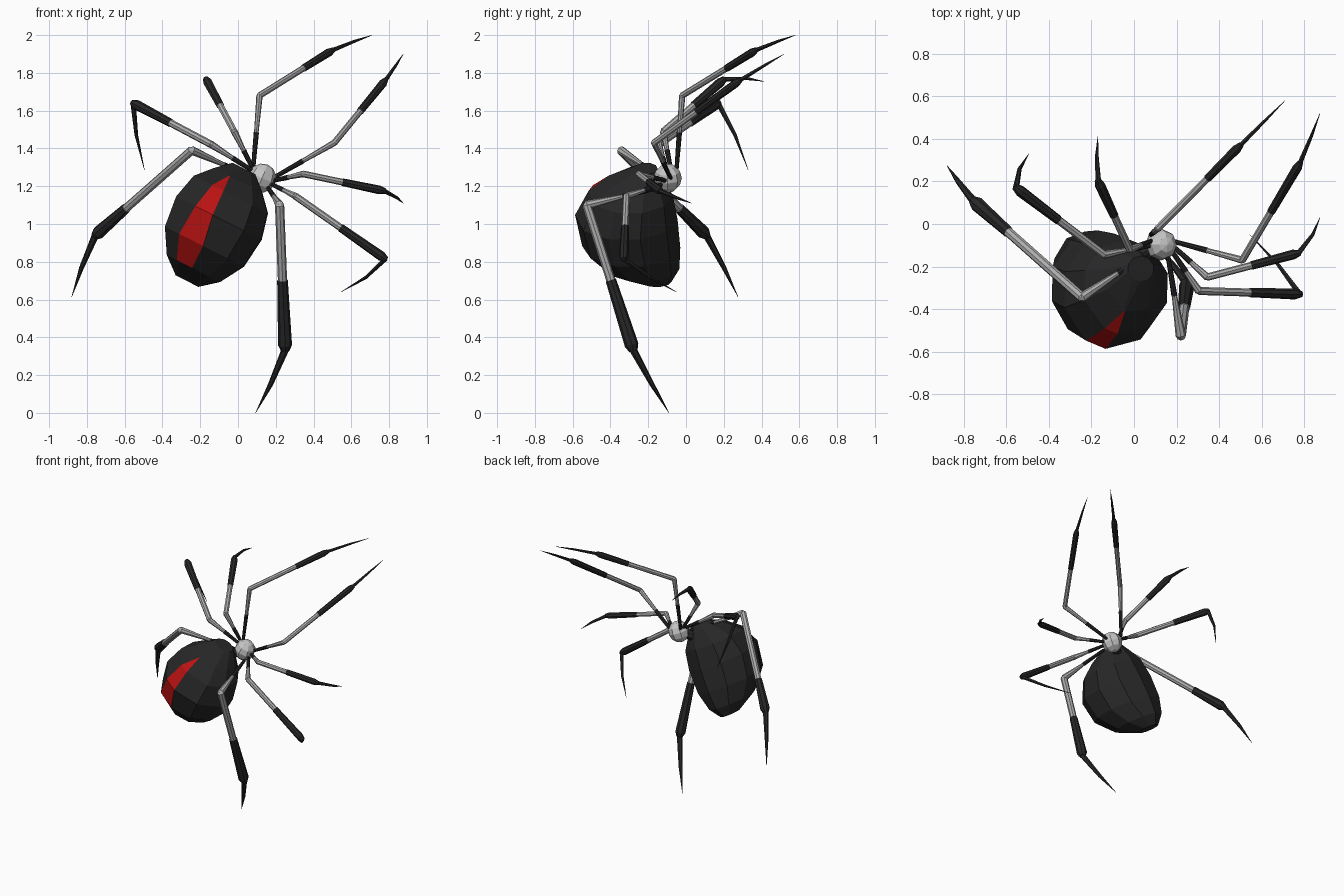
import bpy, bmesh, math
from mathutils import Vector, Matrix

if "Cube" in bpy.data.objects:
    bpy.data.objects.remove(bpy.data.objects["Cube"])


def material(name, rgb):
    m = bpy.data.materials.new(name)
    m.diffuse_color = (*rgb, 1)
    m.use_nodes = True
    m.node_tree.nodes["Principled BSDF"].inputs["Base Color"].default_value = m.diffuse_color
    return m


BLACK = material("black", (0.02, 0.02, 0.02))
GREY = material("leg grey", (0.42, 0.42, 0.42))
PALE = material("pale grey", (0.56, 0.56, 0.56))
RED = material("red", (0.48, 0.006, 0.006))


def finish(bm, name, mats):
    bmesh.ops.recalc_face_normals(bm, faces=bm.faces[:])
    me = bpy.data.meshes.new(name)
    bm.to_mesh(me)
    bm.free()
    for m in mats:
        me.materials.append(m)
    ob = bpy.data.objects.new(name, me)
    bpy.context.collection.objects.link(ob)
    return ob


def loft(bm, rings, mats):
    """Join rings of points; mats[k] is the material index of span k."""
    vs = [[bm.verts.new(p) for p in r] for r in rings]
    n = len(vs[0])
    for k in range(len(vs) - 1):
        for i in range(n):
            j = (i + 1) % n
            f = bm.faces.new((vs[k][i], vs[k][j], vs[k + 1][j], vs[k + 1][i]))
            f.material_index = mats[k](i) if callable(mats[k]) else mats[k]
    for ring, m in ((vs[0], mats[0]), (vs[-1], mats[-1])):
        f = bm.faces.new(ring)
        f.material_index = 0 if callable(m) else m


def tube(bm, points, radii, mats, sides=8):
    pts = [Vector(p) for p in points]
    axis = (pts[-1] - pts[0]).normalized()
    u = axis.orthogonal().normalized()
    v = axis.cross(u)
    rings = []
    for p, r in zip(pts, radii):
        rings.append([p + r * (math.cos(a) * u + math.sin(a) * v)
                      for a in (2 * math.pi * i / sides for i in range(sides))])
    loft(bm, rings, mats)


# Abdomen: ten-sided rings along a slanted axis, stripe on the dorsal strip
AX, SIDE = Vector((-0.45, 0, -0.89)), Vector((0.89, 0, -0.45))
CENTRE = Vector((-0.11, 0, 0.98))
# along axis, half width, dorsal y, ventral y, stripe half angle
STATIONS = [(-0.345, 0.07, -0.27, -0.15, 18), (-0.275, 0.15, -0.42, -0.11, 1),
            (-0.19, 0.23, -0.52, -0.07, 9), (-0.05, 0.265, -0.59, -0.045, 12),
            (0.12, 0.245, -0.55, -0.03, 18), (0.25, 0.165, -0.42, -0.035, 17),
            (0.325, 0.07, -0.24, -0.075, 17)]
rings = []
for s, hw, yd, yv, st in STATIONS:
    ring = []
    for a in (-162, -126, -90, -54, -st, st, 54, 90, 126, 162):
        t = math.radians(a - 20)
        p = CENTRE + AX * s + SIDE * (hw * math.sin(t) - 0.015)
        p.y = (yd + yv) / 2 - (yv - yd) / 2 * math.cos(t)
        ring.append(p)
    rings.append(ring)
bm = bmesh.new()
stripe = lambda i: 1 if i == 4 else 0
loft(bm, rings, [0] + [stripe] * 4 + [0])
finish(bm, "abdomen", [BLACK, RED])

# Head and thorax
HEAD = Vector((0.127, -0.097, 1.243))
bm = bmesh.new()
bmesh.ops.create_uvsphere(bm, u_segments=8, v_segments=6, radius=1)
bm.transform(Matrix.Translation(HEAD) @ Matrix.Rotation(0.4, 4, 'Y')
             @ Matrix.Diagonal((0.075, 0.075, 0.078, 1)))
finish(bm, "head", [PALE])

# Waist joining head and abdomen
bm = bmesh.new()
tube(bm, [HEAD, (0.01, -0.17, 1.2)], [0.03, 0.045], [0])
finish(bm, "waist", [BLACK])

# Legs: base, knee, ankle, tip, swollen radius, grey share of the shin
LEGS = {
    "right_leg_1": ((0.08, -0.05, 1.29), (0.114, -0.02, 1.68), (0.5, 0.37, 1.92), (0.71, 0.58, 2.0), 0.022, 0.6),
    "right_leg_2": ((0.18, -0.08, 1.24), (0.51, -0.17, 1.43), (0.78, 0.285, 1.76), (0.875, 0.52, 1.9), 0.022, 0.5),
    "right_leg_3": ((0.19, -0.11, 1.23), (0.345, -0.25, 1.265), (0.774, -0.137, 1.175), (0.875, 0.03, 1.11), 0.023, 0.48),
    "right_leg_4": ((0.18, -0.13, 1.21), (0.305, -0.315, 1.147), (0.78, -0.33, 0.815), (0.545, -0.05, 0.64), 0.026, 0.5),
    "right_leg_5": ((0.16, -0.15, 1.19), (0.22, -0.525, 1.1), (0.25, -0.28, 0.335), (0.093, -0.09, 0.0), 0.037, 0.52),
    "left_leg_1": ((0.09, -0.12, 1.24), (-0.245, -0.345, 1.39), (-0.755, 0.108, 0.94), (-0.88, 0.275, 0.615), 0.035, 0.68),
    "left_leg_2": ((0.08, -0.1, 1.28), (-0.14, -0.145, 1.42), (-0.555, 0.17, 1.64), (-0.495, 0.33, 1.285), 0.027, 0.52),
    "left_leg_3": ((0.08, -0.08, 1.29), (-0.02, -0.12, 1.49), (-0.168, 0.2, 1.765), (-0.17, 0.412, 1.755), 0.025, 0.5),
}
for name, (base, knee, ankle, tip, r, share) in LEGS.items():
    base, knee, ankle, tip = map(Vector, (base, knee, ankle, tip))
    k = 0.5 * r + 0.006
    bm = bmesh.new()
    # thigh: black then grey, with a rounded knee
    d = (knee - base).normalized()
    mid = base.lerp(knee, 0.5)
    tube(bm, [base, mid, mid, knee, knee + d * 0.012],
         [0.011, 0.014, 0.012, k, k * 0.5], [0, 1, 1, 1])
    # shin: grey then swelling black
    d = (ankle - knee).normalized()
    mid = knee.lerp(ankle, share)
    tube(bm, [knee - d * 0.012, knee, mid, mid, ankle - d * 0.025, ankle + d * 0.008],
         [k * 0.5, k, k, k * 1.15, r, r * 0.6], [1, 1, 1, 0, 0])
    # foot: slightly curved spike
    bend = ankle.lerp(tip, 0.5) + d * 0.018
    tube(bm, [ankle, bend, tip], [r * 0.55, r * 0.36, 0.001], [0, 0], 6)
    finish(bm, name, [BLACK, GREY])
